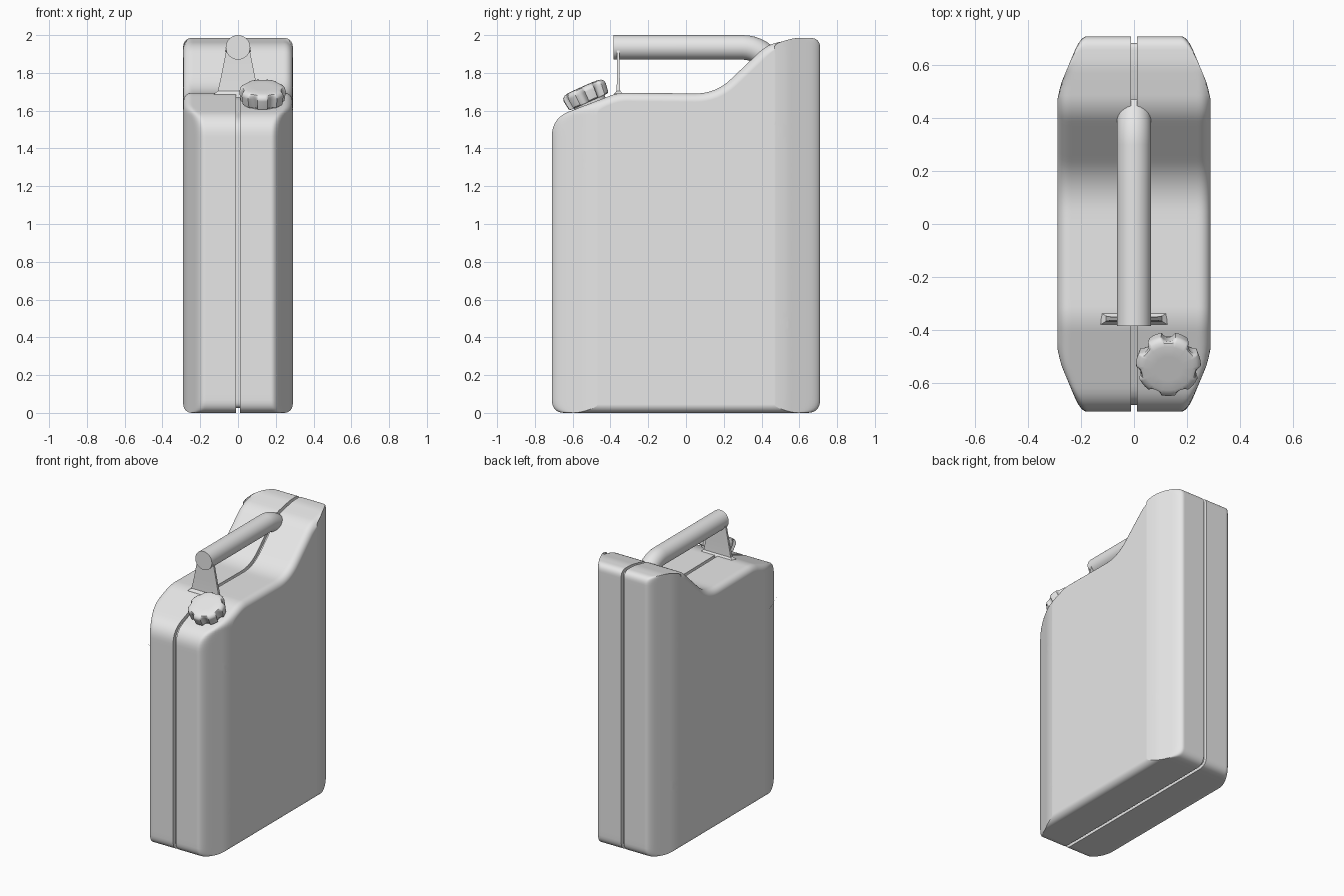
import bpy, bmesh, math
from mathutils import Vector

cube = bpy.data.objects.get("Cube")
if cube:
    bpy.data.objects.remove(cube, do_unlink=True)

metal = bpy.data.materials.new("plain_grey_metal")
metal.use_nodes = True
GREY = (0.8, 0.8, 0.8, 1)
metal.diffuse_color = GREY
metal.node_tree.nodes["Principled BSDF"].inputs["Base Color"].default_value = GREY


def loft(name, rings):
    """Skin a row of equal-length point rings and cap both ends."""
    bm = bmesh.new()
    rows = [[bm.verts.new(p) for p in ring] for ring in rings]
    n = len(rows[0])
    for a, b in zip(rows, rows[1:]):
        for i in range(n):
            j = (i + 1) % n
            bm.faces.new((a[i], a[j], b[j], b[i]))
    bm.faces.new(rows[0][::-1])
    bm.faces.new(rows[-1])
    bmesh.ops.remove_doubles(bm, verts=bm.verts, dist=0.0002)
    bmesh.ops.recalc_face_normals(bm, faces=bm.faces)
    mesh = bpy.data.meshes.new(name)
    bm.to_mesh(mesh)
    bm.free()
    mesh.materials.append(metal)
    ob = bpy.data.objects.new(name, mesh)
    bpy.context.collection.objects.link(ob)
    return ob


def activate(ob):
    bpy.ops.object.select_all(action='DESELECT')
    ob.select_set(True)
    bpy.context.view_layer.objects.active = ob


def smooth(ob, degrees=32):
    activate(ob)
    bpy.ops.object.shade_smooth_by_angle(angle=math.radians(degrees))
    ob.modifiers.new("weighted", 'WEIGHTED_NORMAL').keep_sharp = True


def cut(ob, cutter):
    mod = ob.modifiers.new("cut", 'BOOLEAN')
    mod.operation, mod.solver, mod.object = 'DIFFERENCE', 'EXACT', cutter
    activate(ob)
    bpy.ops.object.modifier_apply(modifier=mod.name)
    bpy.data.objects.remove(cutter, do_unlink=True)


def fillet(corners, steps=8):
    """Round each (y, z, radius) corner of a closed outline."""
    out = []
    for i, (y, z, r) in enumerate(corners):
        p = Vector((y, z))
        u = Vector(corners[i - 1][:2]) - p
        v = Vector(corners[(i + 1) % len(corners)][:2]) - p
        t = min(r / math.tan(u.angle(v) / 2), 0.48 * u.length, 0.48 * v.length)
        a, b = p + u.normalized() * t, p + v.normalized() * t
        for k in range(steps + 1):
            s = k / steps
            out.append(a * (1 - s) ** 2 + p * 2 * s * (1 - s) + b * s * s)
    area = sum(a.cross(b) for a, b in zip(out, out[1:] + out[:1]))
    return out if area > 0 else out[::-1]


def subdivide(pts, size):
    out = []
    for a, b in zip(pts, pts[1:] + pts[:1]):
        n = max(1, math.ceil((b - a).length / size))
        out += [a.lerp(b, k / n) for k in range(n)]
    return out


def inset(pts, d):
    out = []
    for i, p in enumerate(pts):
        t = (pts[(i + 1) % len(pts)] - pts[i - 1]).normalized()
        out.append(p + Vector((-t.y, t.x)) * d)
    return out


def soft_min(a, b, k=0.06):
    h = max(k - abs(a - b), 0) / k
    return min(a, b) - h * h * k / 4


# Body: side outline swept across the width, ends tapering towards the sides
outline = subdivide(fillet([
    (-0.71, 0, 0.07), (-0.71, 1.56, 0.14), (-0.36, 1.695, 0.25), (0.157, 1.69, 0.27),
    (0.43, 1.95, 0.2), (0.6, 1.985, 0.3), (0.71, 1.985, 0.07), (0.71, 0, 0.07)]), 0.03)


def body_ring(x, d):
    w = abs(x)
    limit = 0.69 + (0.21 - w) * 2.4 - 0.03 * max(0, (w - 0.27) / 0.02) ** 2
    return [(x, math.copysign(soft_min(abs(p.x), limit), p.x), p.y)
            for p in inset(outline, d)]


EDGE = 0.045
stations = [(0.011, 0.025), (0.011, 0), (0.1, 0)]           # seam groove, then flat
stations += [(0.16 + 0.0085 * k, 0) for k in range(10)]
stations += [(0.245 + EDGE * math.sin(a), EDGE * (1 - math.cos(a)))
             for a in (math.pi / 2 * k / 7 for k in range(8))]
body = loft("body", [body_ring(-x, d) for x, d in reversed(stations)]
            + [body_ring(x, d) for x, d in stations])

# Recessed cross on each side, leaving a raised square in the middle
MID = 0.888
arm = [(-0.64, 1.39, 0), (-0.05, 1.13, 0.15), (0.26, 1.13, 0.06), (0.463, 1.535, 0.025),
       (0.515, 1.51, 0.025), (0.25, 0.95, 0.15), (0.25, 0.635, 0.06), (0.64, 0.435, 0)]
cross = fillet(arm + [(-y, 2 * MID - z, r) for y, z, r in arm], 5)
square = fillet([(sy * 0.197, MID + sz * 0.197, 0.04)
                 for sy, sz in ((-1, -1), (1, -1), (1, 1), (-1, 1))], 5)
for side in (-1, 1):
    def layers(pts, levels):
        return [[(side * x, p.x, p.y) for p in inset(pts, d)] for x, d in levels]
    cutter = loft("cross_cutter", layers(cross, [(0.27, 0.012), (0.31, -0.012)]))
    plug = loft("square_cutter", layers(square, [(0.25, -0.012), (0.27, -0.006),
                                                 (0.33, 0.012)]))
    cutter.hide_render = plug.hide_render = True
    cut(cutter, plug)
    cut(body, cutter)
smooth(body)

# Handle: round tube bending down into the rear hump
path = [Vector((-0.385, 1.935)), Vector((0.3, 1.935))]
bend = [Vector((0.3, 1.935)), Vector((0.4, 1.935)), Vector((0.47, 1.83))]
path += [bend[0] * (1 - s) ** 2 + bend[1] * 2 * s * (1 - s) + bend[2] * s * s
         for s in (k / 8 for k in range(1, 9))]
rings = []
for i, p in enumerate(path):
    t = (path[min(i + 1, len(path) - 1)] - path[max(i - 1, 0)]).normalized()
    if i < 2:
        t = Vector((1, 0))
    r = 0.065 + 0.004 * max(0, i - 6)
    rings.append([(r * math.cos(a), p.x - t.y * r * math.sin(a), p.y + t.x * r * math.sin(a))
                  for a in (math.tau * k / 32 for k in range(32))])
smooth(loft("handle", rings))

# Front handle bracket: thin plate flaring into a foot
bracket = []
for z, hx, hy in ((1.67, 0.13, 0.026), (1.69, 0.125, 0.022), (1.705, 0.106, 0.01),
                  (1.78, 0.09, 0.007), (1.93, 0.06, 0.007)):
    bracket.append([(sx * hx, -0.358 + sy * hy, z)
                    for sx, sy in ((-1, -1), (1, -1), (1, 1), (-1, 1))])
smooth(loft("handle_bracket", bracket), 25)

# Spout neck and scalloped screw cap, both tilted forward
TILT = math.radians(24)


def spout_ring(height, radius, notch=0, n=112):
    pts = []
    for k in range(n):
        a = math.tau * k / n
        lobe = max(0, math.cos(7 * a)) ** 0.6
        r = radius - notch * lobe
        x, y = r * math.sin(a), r * math.cos(a)
        pts.append((0.13 + x,
                    -0.5 + y * math.cos(TILT) - height * math.sin(TILT),
                    1.62 + y * math.sin(TILT) + height * math.cos(TILT)))
    return pts


smooth(loft("spout_neck", [spout_ring(-0.05, 0.088), spout_ring(0.045, 0.088)]))
smooth(loft("spout_cap", [
    spout_ring(0.03, 0.108, 0.02), spout_ring(0.036, 0.116, 0.022),
    spout_ring(0.085, 0.123, 0.022), spout_ring(0.1, 0.12, 0.014),
    spout_ring(0.111, 0.108, 0.006), spout_ring(0.116, 0.09), spout_ring(0.118, 0.05)]), 40)
